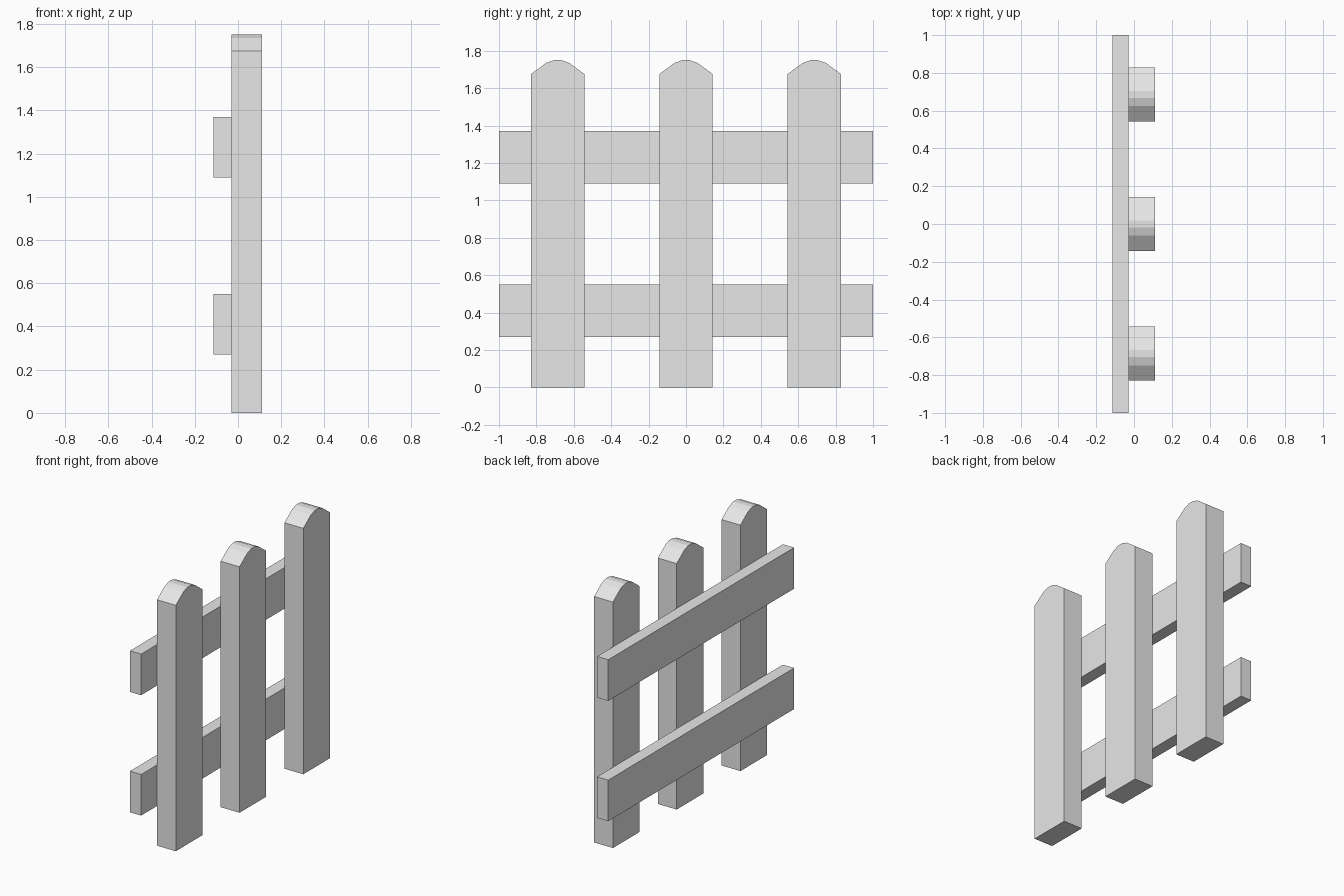
import bpy
import bmesh

if "Cube" in bpy.data.objects:
    bpy.data.objects.remove(bpy.data.objects["Cube"])

grey = bpy.data.materials.new("light grey")
grey.diffuse_color = (0.8, 0.8, 0.8, 1)
grey.use_nodes = True
grey.node_tree.nodes["Principled BSDF"].inputs["Base Color"].default_value = grey.diffuse_color


def extrude_profile(name, profile, x0, x1):
    """Extrude a closed (y, z) profile along x."""
    bm = bmesh.new()
    face = bm.faces.new([bm.verts.new((x0, y, z)) for y, z in profile])
    result = bmesh.ops.extrude_face_region(bm, geom=[face])
    verts = [v for v in result["geom"] if isinstance(v, bmesh.types.BMVert)]
    bmesh.ops.translate(bm, verts=verts, vec=(x1 - x0, 0, 0))
    bmesh.ops.recalc_face_normals(bm, faces=bm.faces)
    mesh = bpy.data.meshes.new(name)
    bm.to_mesh(mesh)
    bm.free()
    mesh.materials.append(grey)
    obj = bpy.data.objects.new(name, mesh)
    bpy.context.collection.objects.link(obj)
    return obj


# Upright pickets with rounded, faceted tops
half = [(0.143, 0), (0.143, 1.675), (0.062, 1.735), (0.019, 1.75)]
picket_profile = half + [(-y, z) for y, z in reversed(half)]
for name, y in (("picket_front", -0.686), ("picket_middle", 0), ("picket_back", 0.686)):
    picket = extrude_profile(name, picket_profile, -0.03, 0.112)
    picket.location.y = y

# Horizontal rails behind the pickets
for name, z0, z1 in (("lower_rail", 0.27, 0.55), ("upper_rail", 1.09, 1.37)):
    extrude_profile(name, [(-1, z0), (1, z0), (1, z1), (-1, z1)], -0.114, -0.03)
